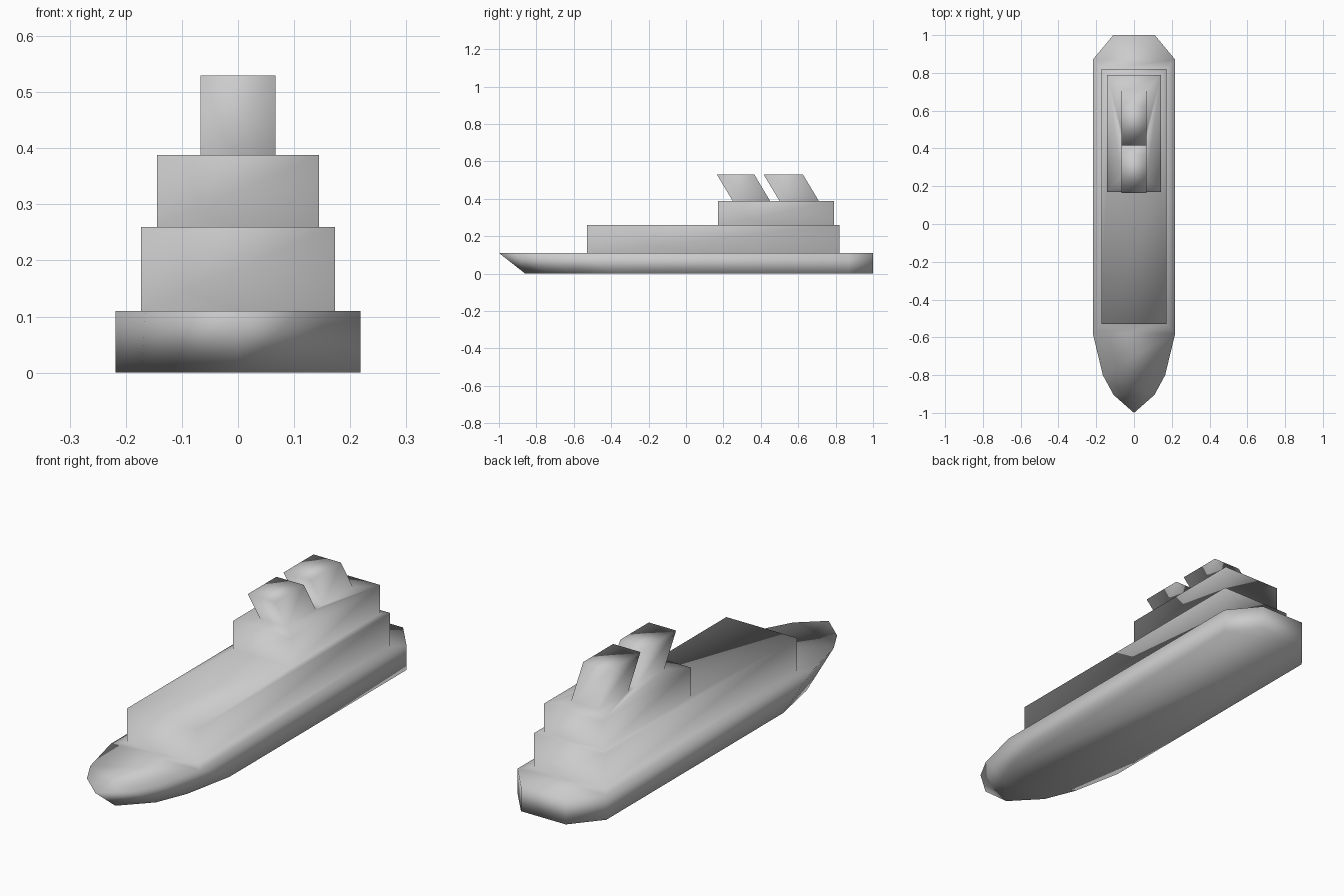
import bpy
import bmesh

cube = bpy.data.objects.get("Cube")
if cube:
    bpy.data.objects.remove(cube, do_unlink=True)

grey = bpy.data.materials.new("plain grey")
grey.use_nodes = True
grey.diffuse_color = (0.6, 0.6, 0.6, 1)
grey.node_tree.nodes["Principled BSDF"].inputs["Base Color"].default_value = (0.6, 0.6, 0.6, 1)

DECK, HOUSE_TOP, BRIDGE_TOP, FUNNEL_TOP = 0.11, 0.26, 0.388, 0.53
bm = bmesh.new()


def loop(points, z):
    return [bm.verts.new((x, y, z)) for x, y in points]


def rectangle(half_width, front, back, z):
    """Corners in order: front left, back left, back right, front right."""
    w = half_width
    return loop([(w, front), (w, back), (-w, back), (-w, front)], z)


def bridge(a, b):
    """Quads between two closed loops of equal length."""
    for i in range(len(a)):
        j = (i + 1) % len(a)
        bm.faces.new((a[i], a[j], b[j], b[i]))


def raise_walls(base, z, lean=0):
    """Walls up from a loop to height z, leaning along y; returns the top loop."""
    top = loop([(v.co.x, v.co.y + lean) for v in base], z)
    bridge(base, top)
    return top


def outline(left_side):
    """Close the left half of a hull outline with its mirror image."""
    return left_side + [(-x, y) for x, y in reversed(left_side) if x > 0]


# Hull: raked bow, angled stern corners
stern = [(0.218, 0.87), (0.11, 1)]
sheer = loop(outline([(0, -1), (0.108, -0.905), (0.165, -0.8), (0.218, -0.58)] + stern), DECK)
keel = loop(outline([(0, -0.86), (0.115, -0.74), (0.172, -0.6), (0.218, -0.37)] + stern), 0)
bridge(keel, sheer)
bm.faces.new(keel)

# Deck: bow plate, stern plate and the walkway around the house
bm.faces.new(sheer[:4] + sheer[8:])
bm.faces.new(sheer[4:8])
house_base = rectangle(0.173, -0.53, 0.82, DECK)
bridge([sheer[3], sheer[4], sheer[7], sheer[8]], house_base)

# Long house and the shorter bridge block on its roof
house_top = raise_walls(house_base, HOUSE_TOP)
bridge_base = rectangle(0.144, 0.17, 0.79, HOUSE_TOP)
bridge(house_top, bridge_base)
roof = raise_walls(bridge_base, BRIDGE_TOP)

# Roof around the two funnel bases
front_base = rectangle(0.067, 0.25, 0.45, BRIDGE_TOP)
rear_base = rectangle(0.067, 0.5, 0.71, BRIDGE_TOP)
bm.faces.new((front_base[1], rear_base[0], rear_base[3], front_base[2]))
bm.faces.new((roof[0], front_base[0], front_base[3], roof[3]))
bm.faces.new((roof[1], rear_base[1], rear_base[2], roof[2]))
bm.faces.new((roof[0], roof[1], rear_base[1], rear_base[0], front_base[1], front_base[0]))
bm.faces.new((roof[3], roof[2], rear_base[2], rear_base[3], front_base[2], front_base[3]))

# Funnels leaning towards the bow
for base in (front_base, rear_base):
    bm.faces.new(raise_walls(base, FUNNEL_TOP, lean=-0.085))

bmesh.ops.recalc_face_normals(bm, faces=bm.faces[:])
for face in bm.faces:
    face.smooth = True

mesh = bpy.data.meshes.new("ship")
bm.to_mesh(mesh)
bm.free()
mesh.materials.append(grey)
ship = bpy.data.objects.new("ship_hull_and_decks", mesh)
bpy.context.collection.objects.link(ship)
